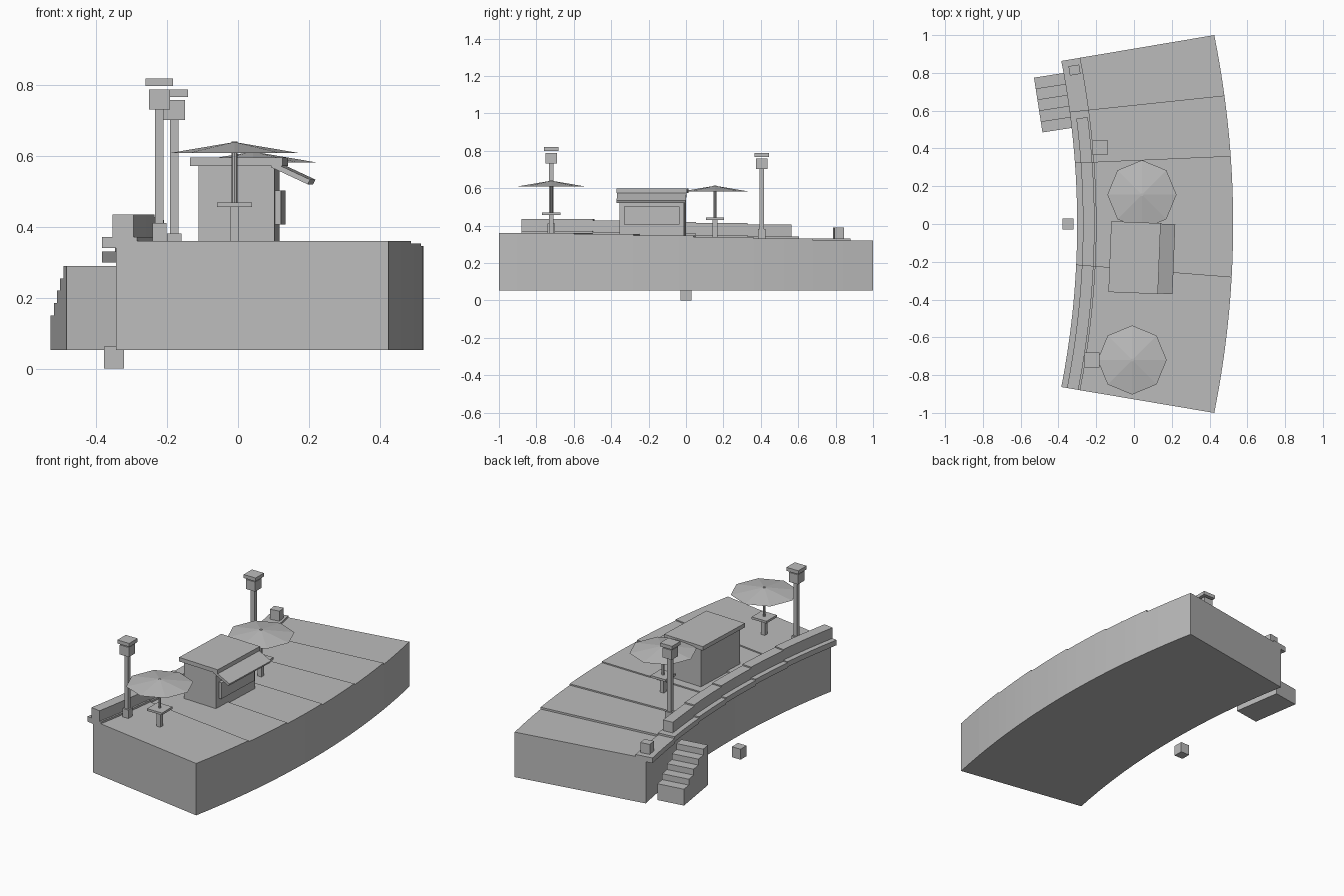
import bpy, bmesh, math
from mathutils import Matrix, Vector

cube = bpy.data.objects.get("Cube")
if cube:
    bpy.data.objects.remove(cube, do_unlink=True)

grey = bpy.data.materials.new("plain grey")
grey.use_nodes = True
COLOUR = (0.5, 0.5, 0.5, 1)
grey.diffuse_color = COLOUR
grey.node_tree.nodes["Principled BSDF"].inputs["Base Color"].default_value = COLOUR


def finish(name, bm):
    bmesh.ops.recalc_face_normals(bm, faces=bm.faces)
    mesh = bpy.data.meshes.new(name)
    bm.to_mesh(mesh)
    bm.free()
    mesh.materials.append(grey)
    obj = bpy.data.objects.new(name, mesh)
    bpy.context.collection.objects.link(obj)
    return obj


def box(name, x, y, z0, z1, sx, sy, turn=0, tilt=0):
    """Box from z0 to z1, tilted about y, then turned about z (degrees)."""
    bm = bmesh.new()
    place = (Matrix.Translation((x, y, (z0 + z1) / 2))
             @ Matrix.Rotation(math.radians(turn), 4, 'Z')
             @ Matrix.Rotation(math.radians(tilt), 4, 'Y')
             @ Matrix.Diagonal((sx, sy, z1 - z0, 1)))
    bmesh.ops.create_cube(bm, size=1, matrix=place)
    return finish(name, bm)


def quay_point(w, inner_y, outer_y):
    """Point across the curved quay: w = 0 on the inner edge, 1 on the outer."""
    inner = Vector((-0.26 - 0.112 * inner_y ** 2, inner_y))
    outer = Vector((0.525 - 0.1 * outer_y ** 2, outer_y))
    return inner.lerp(outer, w)


def curved_block(name, w0, w1, start, end, z0, z1, steps=4):
    """Block following the quay between two seams given as (inner y, outer y)."""
    bm = bmesh.new()
    rings = []
    for i in range(steps + 1):
        t = i / steps
        ys = [a + (b - a) * t for a, b in zip(start, end)]
        p, q = quay_point(w0, *ys), quay_point(w1, *ys)
        rings.append([bm.verts.new((c.x, c.y, z))
                      for c, z in ((p, z0), (q, z0), (q, z1), (p, z1))])
    for a, b in zip(rings, rings[1:]):
        for k in range(4):
            n = (k + 1) % 4
            bm.faces.new((a[k], a[n], b[n], b[k]))
    bm.faces.new(rings[0])
    bm.faces.new(rings[-1])
    return finish(name, bm)


# Quay sections stepping down towards the back, with coping and low wall
seams = [(-0.87, -1)] + [(-0.49 + 0.272 * i, -0.6 + 0.32 * i) for i in range(6)]
tops = [0.361, 0.354, 0.346, 0.339, 0.331, 0.32]
WALL_END = 0.56
for i, top in enumerate(tops):
    start, end = seams[i], seams[i + 1]
    curved_block(f"quay_section_{i + 1}", 0, 1, start, end, 0.053, top)
    curved_block(f"coping_{i + 1}", -0.052, 0.078, start, end, top - 0.02, top + 0.011)
    if start[0] < WALL_END:
        f = min(1, (WALL_END - start[0]) / (end[0] - start[0]))
        stop = tuple(a + (b - a) * f for a, b in zip(start, end))
        curved_block(f"low_wall_{i + 1}", -0.013, 0.065, start, stop,
                     top + 0.011, top + 0.074)

# Stairs down from the inner edge
STAIR_TURN, TREAD = 8.8, 0.0587
along = Matrix.Rotation(math.radians(STAIR_TURN), 2) @ Vector((0, 1))
for i in range(5):
    c = Vector((-0.428, 0.642)) + along * TREAD * (i - 2)
    box(f"stair_{i + 1}", c.x, c.y, 0.053, 0.29 - 0.035 * i, 0.16, TREAD, STAIR_TURN)

# Loose blocks
box("mooring_block", -0.315, 0.815, 0.33, 0.39, 0.057, 0.05, 9)
box("low_block", -0.35, 0, 0, 0.062, 0.057, 0.057)

# Lamps
for label, x, y, ground in (("front", -0.222, -0.72, 0.361), ("back", -0.18, 0.405, 0.331)):
    box(f"{label}_lamp_base", x, y, ground, ground + 0.05, 0.04, 0.04)
    box(f"{label}_lamp_post", x, y, ground + 0.05, ground + 0.371, 0.024, 0.024)
    box(f"{label}_lamp_head", x, y, ground + 0.371, ground + 0.428, 0.06, 0.06)
    box(f"{label}_lamp_cap", x, y, ground + 0.437, ground + 0.458, 0.078, 0.078)


def cone(name, x, y, z0, z1, r0, r1, sides):
    bm = bmesh.new()
    bmesh.ops.create_cone(bm, cap_ends=True, segments=sides, radius1=r0, radius2=r1,
                          depth=z1 - z0, matrix=Matrix.Translation((x, y, (z0 + z1) / 2)))
    return finish(name, bm)


# Parasols with tables
for label, x, y, ground in (("front", -0.01, -0.72, 0.361), ("back", 0.042, 0.155, 0.334)):
    box(f"{label}_table_leg", x, y, ground, ground + 0.095, 0.025, 0.025)
    box(f"{label}_table_top", x, y, ground + 0.095, ground + 0.108, 0.098, 0.098)
    cone(f"{label}_parasol_pole", x, y, ground + 0.1, ground + 0.28, 0.008, 0.008, 8)
    cone(f"{label}_parasol_canopy", x, y, ground + 0.248, ground + 0.278, 0.183, 0.006, 8)

# Kiosk with roof, awning and serving hatch
KIOSK_TURN = -2.3
turn = Matrix.Rotation(math.radians(KIOSK_TURN), 2)


def kiosk_part(name, dx, z0, z1, sx, sy, tilt=0):
    c = Vector((0.003, -0.178)) + turn @ Vector((dx, 0))
    box(name, c.x, c.y, z0, z1, sx, sy, KIOSK_TURN, tilt)


kiosk_part("kiosk_body", 0, 0.34, 0.575, 0.215, 0.345)
kiosk_part("kiosk_roof", 0, 0.573, 0.597, 0.262, 0.375)
kiosk_part("kiosk_awning", 0.153, 0.544, 0.559, 0.115, 0.37, 25)
kiosk_part("kiosk_hatch", 0.115, 0.407, 0.503, 0.02, 0.295)
